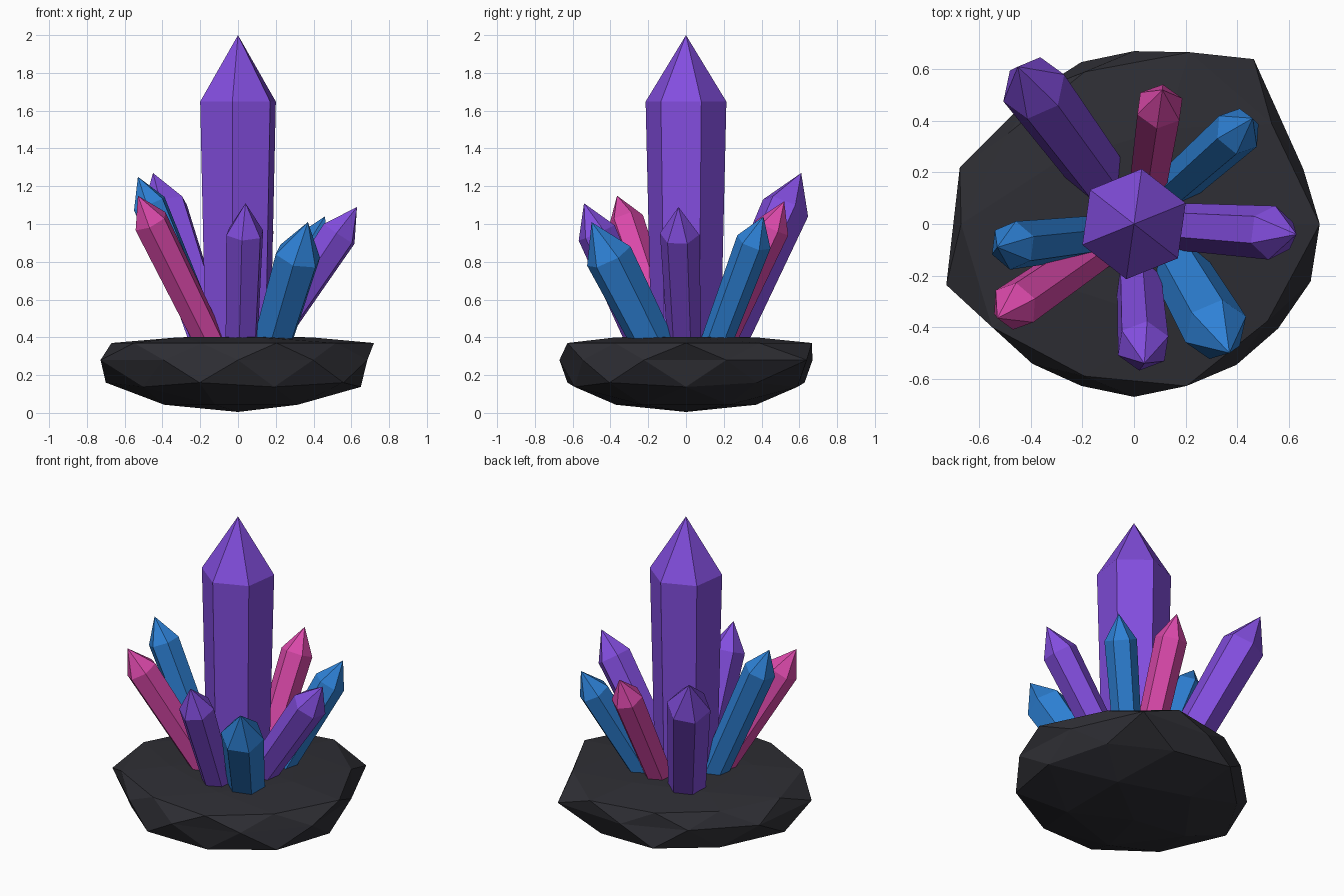
import bpy, bmesh, math
from mathutils import Vector, Matrix

if "Cube" in bpy.data.objects:
    bpy.data.objects.remove(bpy.data.objects["Cube"])


def material(name, rgb):
    m = bpy.data.materials.new(name)
    m.diffuse_color = (*rgb, 1)
    m.use_nodes = True
    m.node_tree.nodes["Principled BSDF"].inputs["Base Color"].default_value = m.diffuse_color
    return m


PURPLE = material("purple", (0.225, 0.075, 0.73))
PINK = material("pink", (0.70, 0.066, 0.40))
BLUE = material("blue", (0.027, 0.22, 0.67))
ROCK = material("dark rock", (0.028, 0.028, 0.035))


def finish(bm, name, mat):
    bmesh.ops.recalc_face_normals(bm, faces=bm.faces)
    me = bpy.data.meshes.new(name)
    bm.to_mesh(me)
    bm.free()
    me.materials.append(mat)
    ob = bpy.data.objects.new(name, me)
    bpy.context.collection.objects.link(ob)
    return ob


def crystal(name, mat, foot, tip, r, twist=22):
    """Tapered six-sided prism with a pointed tip; foot is its axis at z = 0.4."""
    tip = Vector(tip)
    foot = Vector((*foot, 0.4))
    axis = (tip - foot).normalized()
    base = foot - axis * 0.12
    shoulder = tip - axis * r * 1.63
    rot = Vector((0, 0, 1)).rotation_difference(axis)
    bm = bmesh.new()
    rings = []
    for centre, rad in ((base, r * 0.85), (shoulder, r)):
        ring = []
        for k in range(6):
            a = math.radians(twist + 60 * k)
            ring.append(bm.verts.new(centre + rot @ Vector((rad * math.cos(a), rad * math.sin(a), 0))))
        rings.append(ring)
    top = bm.verts.new(tip)
    bm.faces.new(rings[0][::-1])
    for k in range(6):
        j = (k + 1) % 6
        bm.faces.new((rings[0][k], rings[0][j], rings[1][j], rings[1][k]))
        bm.faces.new((rings[1][k], rings[1][j], top))
    return finish(bm, name, mat)


# Rock: squashed icosphere with an uneven rim and a flattened top
RIM = {18: .69, 54: .79, 90: .67, 126: .64, 162: .71, 198: .765, 234: .67, 270: .67, 306: .675, 342: .72}
UPPER = {0: .72, 72: .70, 144: .60, 216: .68, 288: .66, 36: .66, 108: .62, 180: .67, 252: .62, 324: .64}
LOWER = {36: .64, 108: .66, 180: .70, 252: .66, 324: .69, 0: .65, 72: .62, 144: .60, 216: .62, 288: .62}
bm = bmesh.new()
bmesh.ops.create_icosphere(bm, subdivisions=2, radius=1)
for v in bm.verts:
    z = v.co.z
    a = math.atan2(v.co.y, v.co.x)
    deg = round(math.degrees(a) / 18) * 18 % 360
    if abs(z) > 0.95:
        rad, h = 0, (0.405 if z > 0 else 0.005)
    elif abs(z) > 0.7:
        rad, h = 0.39, (0.40 if z > 0 else 0.043)
    elif abs(z) < 0.2:
        rad, h = RIM.get(deg, .69), 0.28
    else:
        rad, h = (UPPER if z > 0 else LOWER).get(deg, .66), (0.37 if z > 0 else 0.29 + z * 0.29)
    v.co = (rad * math.cos(a), rad * math.sin(a), h)
finish(bm, "rock_base", ROCK)

# Crystals: one tall centre, eight leaning outward
crystal("main_crystal", PURPLE, (0, 0), (0, 0, 2.0), 0.216)
for name, mat, foot, tip, r in (
    ("right_crystal", PURPLE, (.17, -.01), (.63, -.04, 1.09), .105),
    ("back_right_crystal", BLUE, (.19, .17), (.46, .41, 1.04), .095),
    ("back_crystal", PINK, (.06, .19), (.11, .52, 1.12), .095),
    ("back_left_crystal", PURPLE, (-.16, .22), (-.45, .61, 1.27), .13),
    ("left_crystal", BLUE, (-.17, -.05), (-.53, -.09, 1.25), .095),
    ("front_left_crystal", PINK, (-.16, -.11), (-.53, -.365, 1.15), .097),
    ("front_crystal", PURPLE, (.02, -.235), (.04, -.54, 1.11), .105),
    ("front_right_crystal", BLUE, (.19, -.19), (.37, -.50, 1.01), .128),
):
    crystal(name, mat, foot, tip, r)
